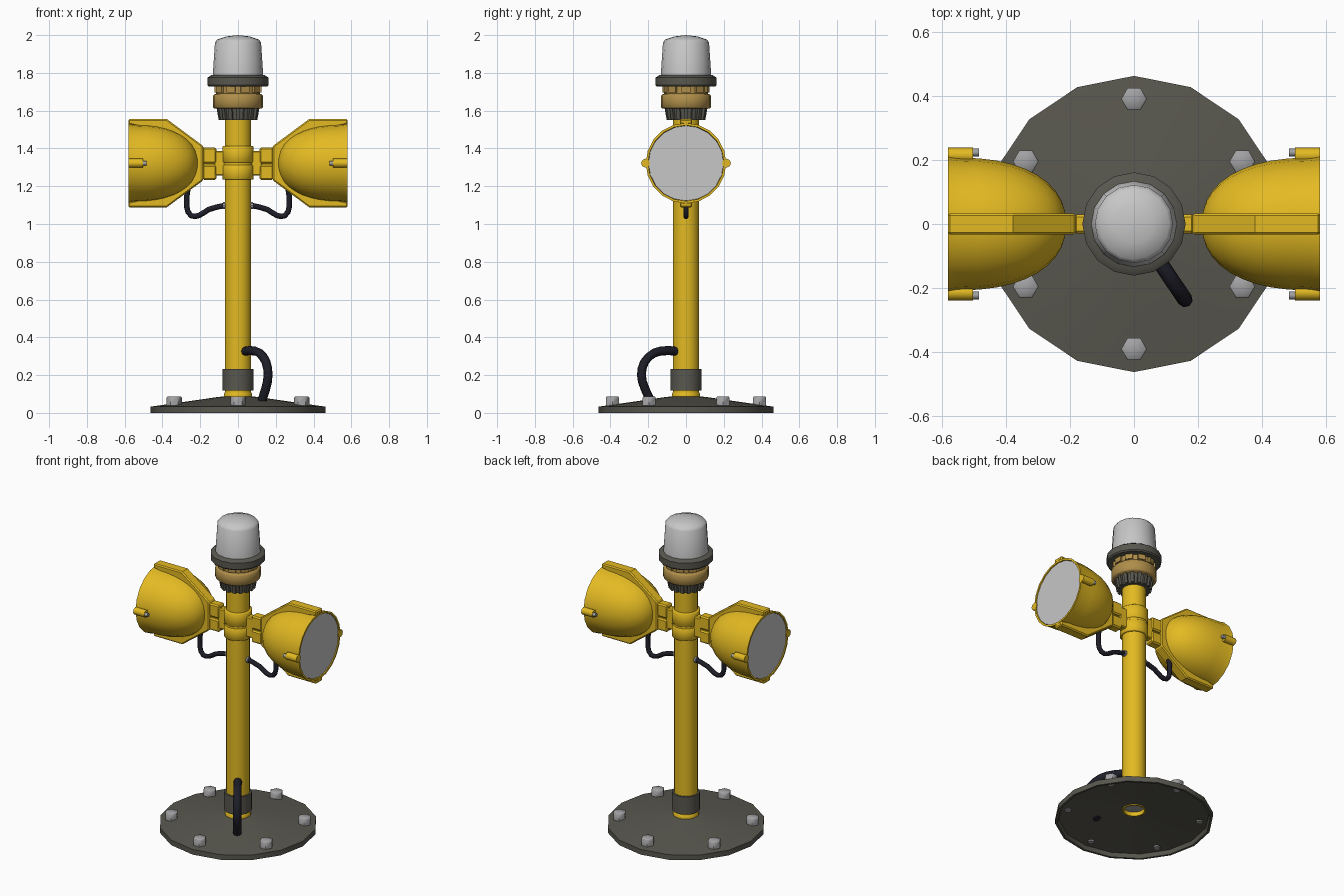
import bpy, bmesh
from math import cos, sin, pi, tau, radians
from mathutils import Matrix, Vector

if "Cube" in bpy.data.objects:
    bpy.data.objects.remove(bpy.data.objects["Cube"])


def material(name, rgb):
    m = bpy.data.materials.new(name)
    m.diffuse_color = (*rgb, 1)
    m.use_nodes = True
    m.node_tree.nodes["Principled BSDF"].inputs["Base Color"].default_value = m.diffuse_color
    return m


YELLOW = material("yellow paint", (0.77, 0.49, 0.016))
DARK = material("dark olive grey", (0.098, 0.095, 0.077))
LENS = material("pale lens", (0.57, 0.57, 0.57))
STEEL = material("bolt steel", (0.36, 0.36, 0.37))
BRASS = material("tan brass", (0.43, 0.27, 0.068))
RUBBER = material("black rubber", (0.013, 0.013, 0.022))


def finish(bm, name, mat, smooth=0, bevel=0):
    bmesh.ops.recalc_face_normals(bm, faces=bm.faces)
    me = bpy.data.meshes.new(name)
    bm.to_mesh(me)
    bm.free()
    ob = bpy.data.objects.new(name, me)
    bpy.context.collection.objects.link(ob)
    me.materials.append(mat)
    if bevel:
        b = ob.modifiers.new("bevel", 'BEVEL')
        b.width, b.segments = bevel, 1
        b.limit_method, b.angle_limit = 'ANGLE', radians(40)
    if smooth:
        bpy.ops.object.select_all(action='DESELECT')
        ob.select_set(True)
        bpy.context.view_layer.objects.active = ob
        bpy.ops.object.shade_smooth_by_angle(angle=radians(smooth))
    return ob


def lathe(name, profile, n, mat, smooth=35, side=0, z0=0, at=(0, 0, 0)):
    """Spin (radius, height) points round z, or round x when side is 1 or -1."""
    bm = bmesh.new()
    rings = []
    for r, h in profile:
        ring = []
        for i in range(n):
            c, s = r * cos(tau * i / n), r * sin(tau * i / n)
            p = (side * h, c, s + z0) if side else (c, s, h)
            ring.append(bm.verts.new(Vector(p) + Vector(at)))
        rings.append(ring)
    for a, b in zip(rings, rings[1:]):
        for i in range(n):
            j = (i + 1) % n
            bm.faces.new((a[i], a[j], b[j], b[i]))
    bmesh.ops.remove_doubles(bm, verts=bm.verts, dist=1e-5)
    return finish(bm, name, mat, smooth)


def boxes(name, items, mat, bevel=0):
    """Items are (matrix, size) pairs, all joined in one object."""
    bm = bmesh.new()
    for mtx, size in items:
        bmesh.ops.create_cube(bm, size=1, matrix=mtx @ Matrix.Diagonal((*size, 1)))
    return finish(bm, name, mat, bevel=bevel)


def ring_of(n, r, z, size, tilt=0):
    return [(Matrix.Rotation(tau * i / n, 4, 'Z') @ Matrix.Translation((r, 0, z))
             @ Matrix.Rotation(tilt, 4, 'Y'), size) for i in range(n)]


def cable(name, pts, radius):
    cu = bpy.data.curves.new(name, 'CURVE')
    cu.dimensions = '3D'
    cu.bevel_depth, cu.bevel_resolution, cu.resolution_u = radius, 2, 2
    cu.use_fill_caps = True
    sp = cu.splines.new('BEZIER')
    sp.bezier_points.add(len(pts) - 1)
    for bp, p in zip(sp.bezier_points, pts):
        bp.co = p
        bp.handle_left_type = bp.handle_right_type = 'AUTO'
    ob = bpy.data.objects.new(name, cu)
    bpy.context.collection.objects.link(ob)
    cu.materials.append(RUBBER)


# Base plate: thin dished shell, hollow underneath
lathe("base_plate", [(0.066, 0.07), (0.44, 0.026), (0.448, 0.0), (0.462, 0.0), (0.462, 0.033),
                     (0.10, 0.085), (0.066, 0.087), (0.066, 0.07)], 16, DARK, 35)
# Pole with a plug seen from below, foot flare and collar
lathe("pole", [(0.061, 0.1), (0.061, 0.064), (0.07, 0.064), (0.07, 1.57)], 20, YELLOW)
lathe("pole_plug", [(0, 0.09), (0.064, 0.09), (0.064, 0.098), (0, 0.098)], 20, STEEL)
lathe("foot_flare", [(0.07, 0.08), (0.075, 0.085), (0.075, 0.1), (0.07, 0.108)], 20, YELLOW)
lathe("foot_collar", [(0.068, 0.118), (0.081, 0.118), (0.081, 0.232), (0.068, 0.232)], 20, DARK)

# Six hex bolts in the base, shanks just showing below
for i in range(6):
    a = pi / 2 + i * pi / 3
    p = (0.39 * cos(a), 0.39 * sin(a), 0)
    lathe(f"base_bolt_{i}", [(0, 0.04), (0.04, 0.04), (0.04, 0.082), (0.036, 0.086), (0, 0.088)],
          6, STEEL, 50, at=p)
    lathe(f"base_bolt_shank_{i}", [(0, 0.024), (0.02, 0.024), (0.02, 0.045), (0, 0.045)],
          8, STEEL, 50, at=p)

# Supply cable looping from the pole to the base
d = Vector((0.56, -0.83, 0))
cable("supply_cable", [d * r + Vector((0, 0, z)) for r, z in
      ((0.05, 0.325), (0.16, 0.328), (0.24, 0.295), (0.28, 0.235), (0.278, 0.165), (0.235, 0.08),
       (0.222, 0.045))], 0.024)

# Pole clamp in two halves
for n, (lo, hi) in enumerate(((1.235, 1.313), (1.325, 1.412))):
    lathe(f"pole_clamp_{n}", [(0.068, lo), (0.079, lo), (0.083, lo + 0.004), (0.083, hi - 0.004),
                              (0.079, hi), (0.068, hi)], 20, YELLOW, 50)
lathe("pole_clamp_core", [(0.068, 1.30), (0.079, 1.30), (0.079, 1.34), (0.068, 1.34)], 20, YELLOW)

# Two floodlights, mirrored across the pole
Z = 1.322
outline = [(0.581, 0.234), (0.377, 0.234), (0.183, 0.09), (0.183, -0.09), (0.377, -0.234),
           (0.581, -0.234), (0.581, -0.206), (0.42, -0.17), (0.3, 0), (0.42, 0.17), (0.581, 0.206)]
T = Matrix.Translation
for s, tag in ((1, "right"), (-1, "left")):
    # Blunt bowl, rim and lens
    bowl = [(0.207 * sin(t * pi / 20) ** 0.88, 0.55 - 0.338 * cos(t * pi / 20) ** 0.88)
            for t in range(10)]
    bowl += [(0.207, 0.55), (0.213, 0.581), (0.201, 0.581), (0.199, 0.56)]
    lathe(f"{tag}_lamp_bowl", bowl, 20, YELLOW, 40, s, Z)
    lathe(f"{tag}_lamp_lens", [(0.199, 0.565), (0.199, 0.576), (0, 0.576)], 20, LENS, 35, s, Z)
    # Vertical fin wrapped round the bowl
    bm = bmesh.new()
    f = bm.faces.new([bm.verts.new((s * x, -0.033, Z + z)) for x, z in outline])
    ext = bmesh.ops.extrude_face_region(bm, geom=[f])
    bmesh.ops.translate(bm, vec=(0, 0.066, 0),
                        verts=[v for v in ext['geom'] if isinstance(v, bmesh.types.BMVert)])
    finish(bm, f"{tag}_lamp_fin", YELLOW, bevel=0.007)
    # Hinge: ears on the clamp and two knuckles on the lamp
    boxes(f"{tag}_hinge_ear", [(T((s * 0.097, 0, 1.322)), (0.06, 0.05, 0.13))], YELLOW, 0.006)
    boxes(f"{tag}_hinge_knuckles", [(T((s * 0.151, 0, 1.273)), (0.074, 0.06, 0.078)),
                                    (T((s * 0.151, 0, 1.363)), (0.074, 0.06, 0.084))], YELLOW, 0.008)
    boxes(f"{tag}_hinge_web", [(T((s * 0.15, 0, 1.317)), (0.09, 0.03, 0.1))], YELLOW)
    # Side lugs with screws
    for y in (-1, 1):
        lathe(f"{tag}_lug", [(0, 0.503), (0.024, 0.503), (0.024, 0.581), (0, 0.581)],
              8, YELLOW, 50, s, Z, (0, y * 0.214, 0))
        lathe(f"{tag}_lug_screw", [(0, 0.484), (0.012, 0.484), (0.012, 0.51), (0, 0.51)],
              8, STEEL, 50, s, Z, (0, y * 0.223, 0))
    # Lamp cable and grommet
    cable(f"{tag}_lamp_cable", [(s * x, 0, z) for x, z in
          ((0.265, 1.19), (0.271, 1.09), (0.248, 1.044), (0.205, 1.046), (0.155, 1.077),
           (0.06, 1.1))], 0.0145)
    lathe(f"{tag}_cable_grommet", [(0, 0.06), (0.019, 0.06), (0.019, 0.08), (0, 0.08)],
          10, STEEL, 35, s, 1.098)

# Beacon: ribbed nut, brass socket with raised teeth, dark ring, domed lens
lathe("beacon_nut", [(0, 1.55), (0.09, 1.55), (0.102, 1.62), (0, 1.62)], 20, DARK)
boxes("beacon_nut_ribs", ring_of(16, 0.099, 1.583, (0.018, 0.02, 0.062), radians(10)), DARK)
lathe("beacon_socket", [(0, 1.612), (0.125, 1.612), (0.133, 1.62), (0.133, 1.678), (0.125, 1.687),
                        (0.116, 1.69), (0.116, 1.735), (0, 1.735)], 20, BRASS, 50)
boxes("beacon_socket_teeth", ring_of(10, 0.115, 1.712, (0.018, 0.046, 0.034)), BRASS)
lathe("beacon_ring", [(0, 1.727), (0.155, 1.727), (0.161, 1.735), (0.161, 1.775), (0.142, 1.788),
                      (0, 1.788)], 16, DARK)
lathe("beacon_lens", [(0.134, 1.78), (0.122, 1.962), (0.11, 1.977), (0.06, 1.993), (0, 2.0)],
      16, LENS, 60)
